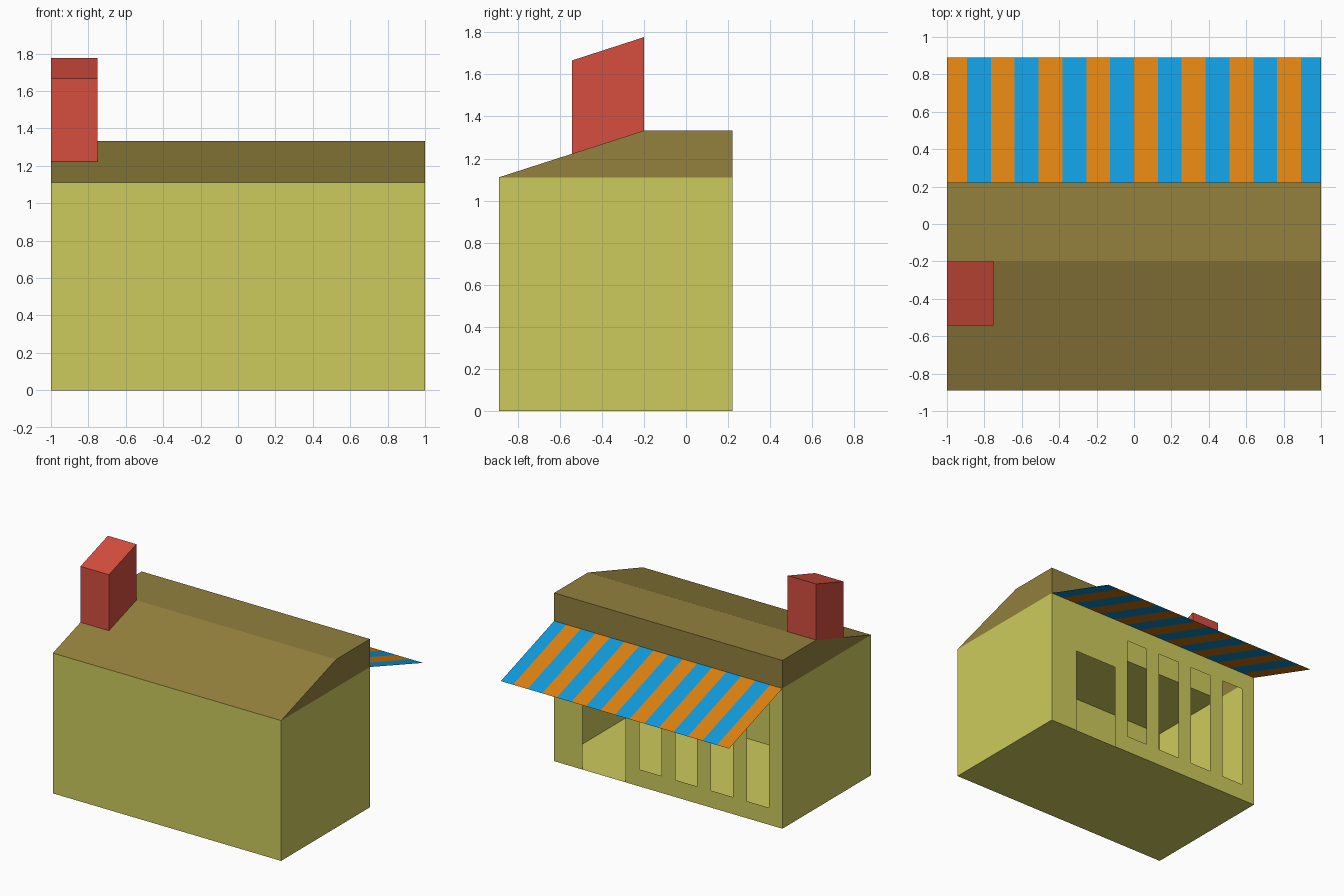
import bpy

if "Cube" in bpy.data.objects:
    bpy.data.objects.remove(bpy.data.objects["Cube"])

FRONT, RIDGE, BACK, TIP = -0.889, -0.2, 0.222, 0.889   # y positions
EAVE, TOP = 1.111, 1.333                               # z positions


def material(name, r, g, b):
    mat = bpy.data.materials.new(name)
    lin = [((c / 255 + 0.055) / 1.055) ** 2.4 if c > 10 else c / 3295 for c in (r, g, b)]
    mat.diffuse_color = (*lin, 1)
    mat.use_nodes = True
    mat.node_tree.nodes["Principled BSDF"].inputs["Base Color"].default_value = mat.diffuse_color
    return mat


YELLOW = material("wall_yellow", 205, 203, 93)
BROWN = material("roof_brown", 147, 128, 61)
RED = material("chimney_red", 213, 78, 62)
ORANGE = material("awning_orange", 221, 130, 16)
BLUE = material("awning_blue", 17, 155, 221)


def make(name, verts, faces, mats, indices=None):
    mesh = bpy.data.meshes.new(name)
    mesh.from_pydata(verts, [], faces)
    for m in mats:
        mesh.materials.append(m)
    for poly, i in zip(mesh.polygons, indices or [0] * len(faces)):
        poly.material_index = i
    obj = bpy.data.objects.new(name, mesh)
    bpy.context.collection.objects.link(obj)
    return obj


def sweep(name, path, xs, mats, caps=None, indices=None):
    """Sweep a (y, z) path along x through the stations xs; caps is an end outline."""
    n = len(path)
    verts = [(x, y, z) for x in xs for y, z in path]
    faces = [(a * n + i, a * n + n + i, a * n + n + i + 1, a * n + i + 1)
             for a in range(len(xs) - 1) for i in range(n - 1)]
    if caps:
        for x, outline in ((xs[0], caps), (xs[-1], caps[::-1])):
            start = len(verts)
            verts += [(x, y, z) for y, z in outline]
            faces.append(tuple(range(start, len(verts))))
    return make(name, verts, faces, mats, indices)


# Hollow body: floor, front wall, low ceiling, raised inner wall, side walls
sweep("house_walls",
      [(BACK, 0), (FRONT, 0), (FRONT, EAVE), (RIDGE, EAVE), (RIDGE, TOP)],
      [-1, 1], [YELLOW],
      caps=[(BACK, 0), (FRONT, 0), (FRONT, EAVE), (BACK, EAVE)])

# Back wall made of columns, leaving four windows and a door open
openings = [(-0.881 + 0.314 * i, -0.69 + 0.314 * i, 0.135, 0.97) for i in range(4)]
openings.append((0.375, 0.753, 0, 0.694))
panels, x = [], -1
for x0, x1, z0, z1 in openings:
    panels += [(x, x0, 0, EAVE), (x0, x1, z1, EAVE)]
    if z0 > 0:
        panels.append((x0, x1, 0, z0))
    x = x1
panels.append((x, 1, 0, EAVE))
verts = [v for x0, x1, z0, z1 in panels
         for v in ((x0, BACK, z0), (x0, BACK, z1), (x1, BACK, z1), (x1, BACK, z0))]
make("back_wall", verts, [tuple(range(4 * i, 4 * i + 4)) for i in range(len(panels))], [YELLOW])

# Roof with front slope, flat top and vertical back
roof = [(FRONT, EAVE), (RIDGE, TOP), (BACK, TOP), (BACK, EAVE)]
sweep("roof", roof, [-1, 1], [BROWN], caps=roof)

# Chimney, its top parallel to the roof slope
low, tall, cy = 1.222, 0.444, -0.543
stack = [(cy, low), (cy, low + tall), (RIDGE, TOP + tall), (RIDGE, TOP)]
sweep("chimney", stack, [-1, -0.751], [RED], caps=stack)

# Striped sloping awning, a single sheet
xs = [-1] + [0.1276 * k for k in range(-7, 8)] + [1]
sweep("awning", [(BACK, EAVE), (TIP, 0.889)], xs, [ORANGE, BLUE],
      indices=[i % 2 for i in range(16)])
